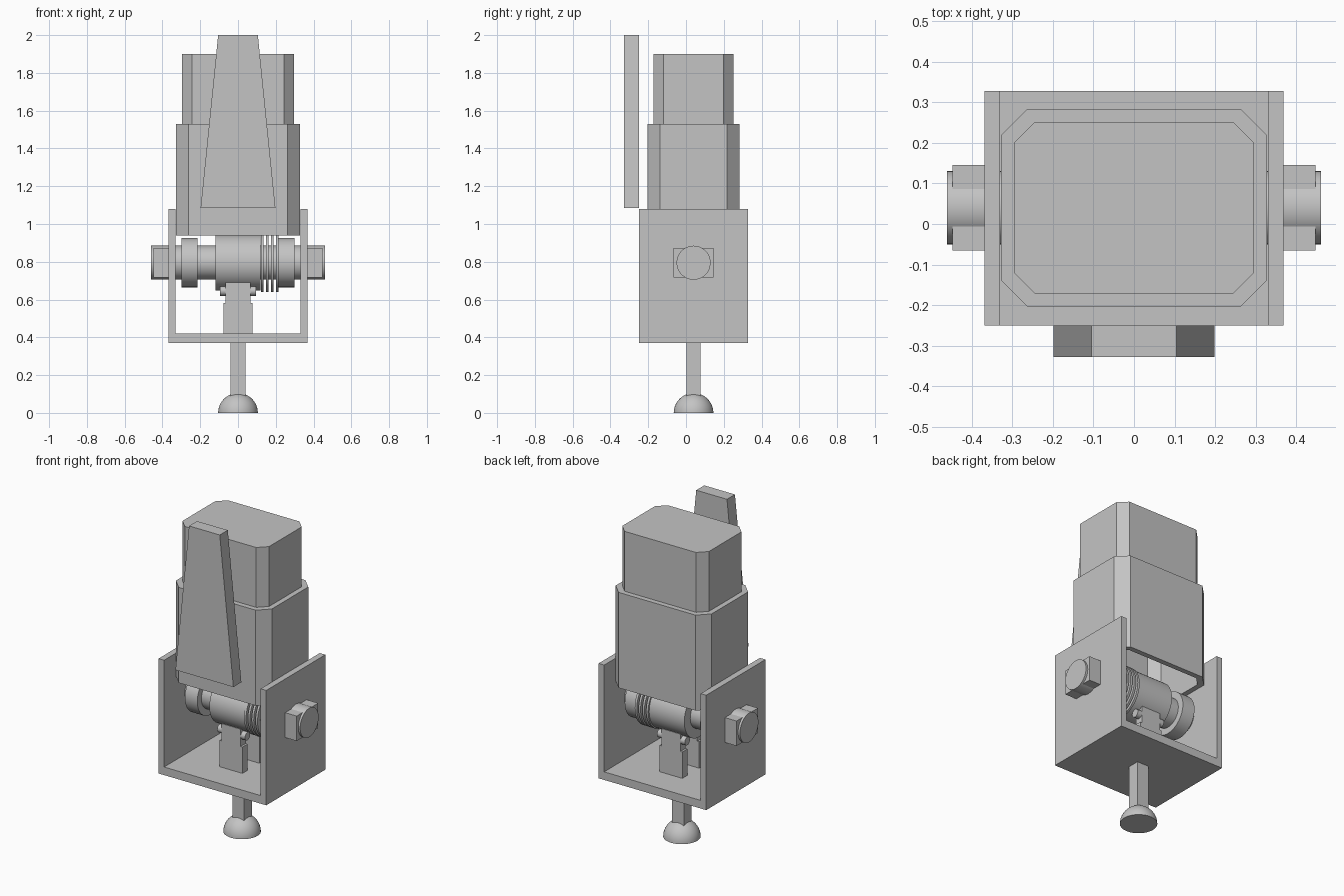
import bpy, bmesh, math
from mathutils import Matrix, Vector

if "Cube" in bpy.data.objects:
    bpy.data.objects.remove(bpy.data.objects["Cube"], do_unlink=True)

grey = bpy.data.materials.new("plain_grey")
grey.use_nodes = True
grey.diffuse_color = (0.55, 0.55, 0.55, 1)
grey.node_tree.nodes["Principled BSDF"].inputs["Base Color"].default_value = (0.55, 0.55, 0.55, 1)

CY = 0.04     # depth of the main axis
AXLE = 0.795  # height of the axle


def finish(bm, name, smooth=False):
    bmesh.ops.recalc_face_normals(bm, faces=bm.faces)
    mesh = bpy.data.meshes.new(name)
    bm.to_mesh(mesh)
    bm.free()
    mesh.materials.append(grey)
    obj = bpy.data.objects.new(name, mesh)
    bpy.context.collection.objects.link(obj)
    if smooth:
        bpy.ops.object.select_all(action='DESELECT')
        obj.select_set(True)
        bpy.context.view_layer.objects.active = obj
        bpy.ops.object.shade_smooth_by_angle(angle=math.radians(35))
    return obj


def prism(name, outline, direction):
    """Extrude a flat outline along a direction."""
    bm = bmesh.new()
    face = bm.faces.new([bm.verts.new(p) for p in outline])
    ext = bmesh.ops.extrude_face_region(bm, geom=[face], use_keep_orig=True)
    moved = [v for v in ext["geom"] if isinstance(v, bmesh.types.BMVert)]
    bmesh.ops.translate(bm, verts=moved, vec=Vector(direction))
    return finish(bm, name)


def box(name, x0, x1, y0, y1, z0, z1):
    return prism(name, [(x0, y0, z0), (x1, y0, z0), (x1, y1, z0), (x0, y1, z0)], (0, 0, z1 - z0))


def rod(name, x0, x1, radius, y=CY, z=AXLE, sides=48):
    """Round bar lying along x."""
    bm = bmesh.new()
    place = Matrix.Translation(((x0 + x1) / 2, y, z)) @ Matrix.Rotation(math.pi / 2, 4, 'Y')
    bmesh.ops.create_cone(bm, cap_ends=True, segments=sides, radius1=radius, radius2=radius,
                          depth=x1 - x0, matrix=place)
    return finish(bm, name, True)


def octagon(hx, hy, cut, z):
    quarter = [(hx, hy - cut), (hx - cut, hy)]
    pts = quarter + [(-x, y) for x, y in reversed(quarter)]
    pts += [(-x, -y) for x, y in pts]
    return [(x, CY + y, z) for x, y in pts]


# Foot: flat-bottomed dome with a square stem
bm = bmesh.new()
bmesh.ops.create_uvsphere(bm, u_segments=48, v_segments=24, radius=0.105)
bmesh.ops.bisect_plane(bm, geom=bm.verts[:] + bm.edges[:] + bm.faces[:], plane_co=(0, 0, 0),
                       plane_no=(0, 0, -1), clear_outer=True)
rim = [e for e in bm.edges if e.is_boundary]
bmesh.ops.holes_fill(bm, edges=rim)
bmesh.ops.translate(bm, verts=bm.verts, vec=(0, CY, 0))
finish(bm, "foot_dome", True)
box("foot_stem", -0.04, 0.04, CY - 0.038, CY + 0.038, 0.09, 0.375)

# U-shaped bracket
profile = [(-0.368, 0.37), (0.368, 0.37), (0.368, 1.08), (0.33, 1.08),
           (0.33, 0.42), (-0.33, 0.42), (-0.33, 1.08), (-0.368, 1.08)]
prism("bracket", [(x, -0.25, z) for x, z in profile], (0, 0.578, 0))

# Head: lower sleeve open underneath, with a narrower cap above
sleeve = prism("head_sleeve", octagon(0.328, 0.243, 0.065, 0.94), (0, 0, 0.59))
cavity = prism("sleeve_cavity", octagon(0.296, 0.211, 0.052, 0.9), (0, 0, 0.6))
cavity.hide_render = True
cavity.hide_viewport = True
cut = sleeve.modifiers.new("hollow", 'BOOLEAN')
cut.operation = 'DIFFERENCE'
cut.object = cavity
prism("head_cap", octagon(0.296, 0.211, 0.052, 1.53), (0, 0, 0.37))

# Tapered front plate
taper = [(-0.198, 1.085), (0.198, 1.085), (0.105, 2.0), (-0.105, 2.0)]
prism("front_plate", [(x, -0.328, z) for x, z in taper], (0, 0.078, 0))

# Axle with drum, end discs and thin fins
rod("axle", -0.46, 0.46, 0.09)
rod("drum", -0.12, 0.12, 0.148)
for i in range(4):
    x = 0.122 + i * 0.026
    rod("drum_fin", x, x + 0.014, 0.155)
for side, label in ((-1, "right"), (1, "left")):
    a, b = sorted((side * 0.215, side * 0.3))
    rod(label + "_disc", a, b, 0.13)
    a, b = sorted((side * 0.36, side * 0.447))
    box(label + "_axle_block", a, b, CY - 0.105, CY + 0.105, 0.718, 0.872)

# Two support posts under the drum, each with a tongue and a cross pin
for side, label in ((-1, "front"), (1, "back")):
    a, b = sorted((CY + side * 0.057, CY + side * 0.108))
    box(label + "_post", -0.078, 0.078, a, b, 0.415, 0.583)
    box(label + "_tongue", -0.065, 0.065, a, b, 0.58, 0.69)
    rod(label + "_pin", -0.095, 0.095, 0.025, y=(a + b) / 2, z=0.645, sides=24)
